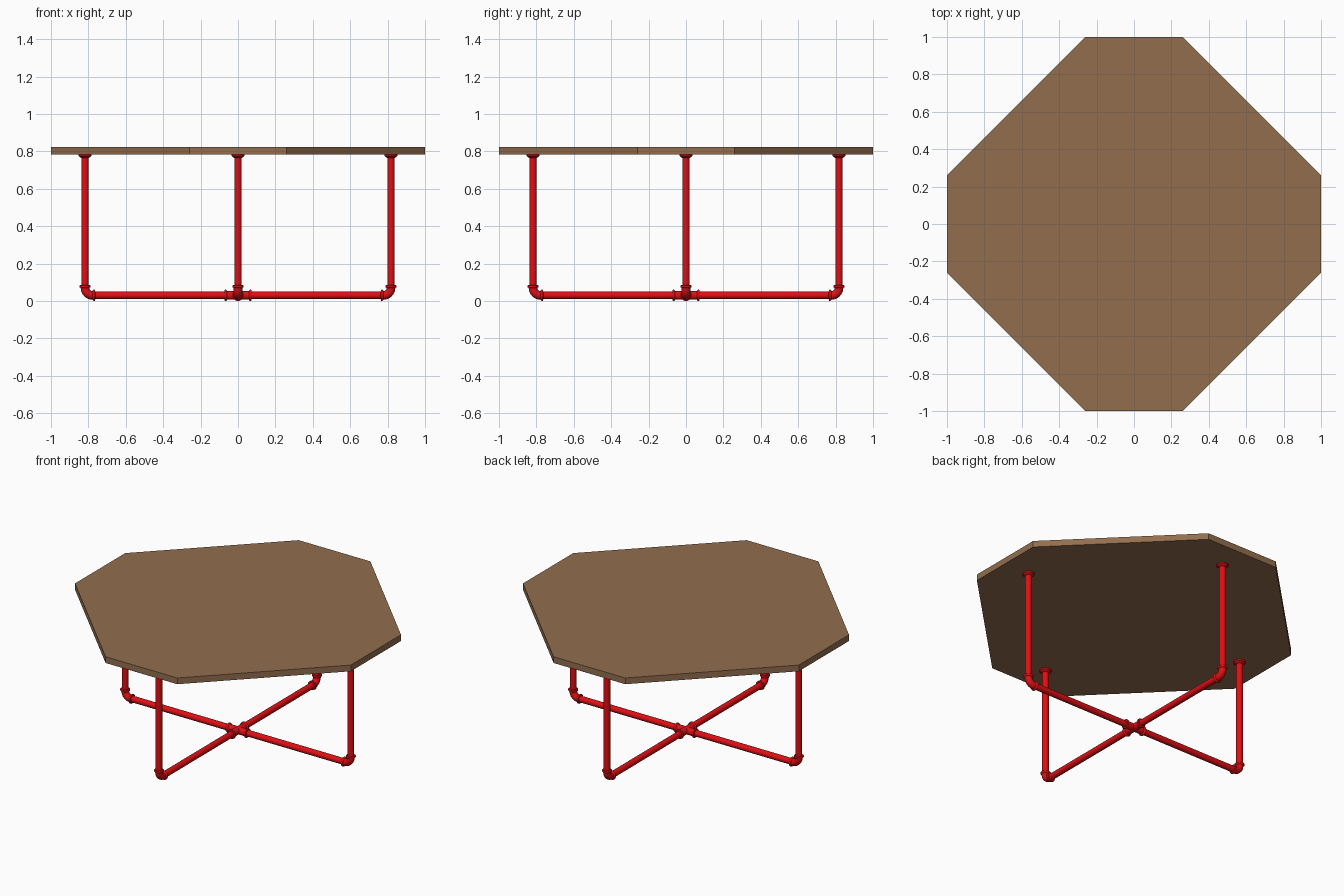
import bpy, bmesh, math
from mathutils import Vector, Matrix

if "Cube" in bpy.data.objects:
    bpy.data.objects.remove(bpy.data.objects["Cube"])


def material(name, rgb):
    m = bpy.data.materials.new(name)
    m.diffuse_color = (*rgb, 1)
    m.use_nodes = True
    m.node_tree.nodes["Principled BSDF"].inputs["Base Color"].default_value = m.diffuse_color
    return m


WOOD = material("brown wood", (0.29, 0.155, 0.077))
RED = material("red pipe", (0.74, 0.005, 0.007))

TOP_Z, TOP_H = 0.783, 0.041   # underside and thickness of the top
LEG_X, PIPE_Z = 0.818, 0.03   # leg distance and floor pipe height
R, FIT, COLLAR, BEND = 0.02, 0.023, 0.03, 0.04


def finish(name, bm, mat, smooth=True):
    bmesh.ops.recalc_face_normals(bm, faces=bm.faces)
    me = bpy.data.meshes.new(name)
    bm.to_mesh(me)
    bm.free()
    me.materials.append(mat)
    ob = bpy.data.objects.new(name, me)
    bpy.context.collection.objects.link(ob)
    if smooth:
        bpy.ops.object.select_all(action='DESELECT')
        ob.select_set(True)
        bpy.context.view_layer.objects.active = ob
        bpy.ops.object.shade_smooth_by_angle(angle=math.radians(35))
    return ob


def sweep(name, stations, turn, sides=24):
    """Loft rings (x, z, tangent angle, radius) in the XZ plane, turned about z."""
    bm = bmesh.new()
    rings = []
    for x, z, a, r in stations:
        n = Vector((-math.sin(a), 0, math.cos(a)))
        ring = []
        for i in range(sides):
            t = math.tau * i / sides
            ring.append(bm.verts.new(Vector((x, 0, z)) + r * (math.cos(t) * n + math.sin(t) * Vector((0, 1, 0)))))
        rings.append(ring)
    for p, q in zip(rings, rings[1:]):
        for i in range(sides):
            j = (i + 1) % sides
            bm.faces.new((p[i], p[j], q[j], q[i]))
    bm.faces.new(rings[0])
    bm.faces.new(rings[-1])
    bm.transform(Matrix.Rotation(turn, 4, 'Z'))
    return finish(name, bm, RED)


# Octagonal table top
bm = bmesh.new()
c = 0.26
outline = [(c, -1), (1, -c), (1, c), (c, 1), (-c, 1), (-1, c), (-1, -c), (-c, -1)]
face = bm.faces.new([bm.verts.new((x, y, TOP_Z)) for x, y in outline])
ext = bmesh.ops.extrude_face_region(bm, geom=[face], use_keep_orig=True)
bmesh.ops.translate(bm, vec=(0, 0, TOP_H),
                    verts=[v for v in ext["geom"] if isinstance(v, bmesh.types.BMVert)])
finish("table_top", bm, WOOD, smooth=False)

# Rounded collar profile: (offset along pipe, radius)
BEAD = [(0, FIT), (0.003, 0.028), (0.006, COLLAR), (0.011, COLLAR), (0.014, 0.028), (0.015, R)]
UP = math.pi / 2

for k, side in enumerate(("right", "back", "left", "front")):
    turn = k * UP
    bx, bz = LEG_X - BEND, PIPE_Z + BEND

    # Floor pipe and leg
    sweep(side + "_floor_pipe", [(0.03, PIPE_Z, 0, R), (bx, PIPE_Z, 0, R)], turn)
    sweep(side + "_leg", [(LEG_X, bz, UP, R), (LEG_X, TOP_Z, UP, R)], turn)

    # Elbow with a collar at each end
    st = [(bx - o, PIPE_Z, 0, r) for o, r in reversed(BEAD)]
    for i in range(1, 10):
        a = UP * i / 10
        st.append((bx + BEND * math.sin(a), bz - BEND * math.cos(a), a, FIT))
    st += [(LEG_X, bz + o, UP, r) for o, r in BEAD]
    sweep(side + "_elbow", st, turn)

    # Mounting flange under the top
    sweep(side + "_flange", [(LEG_X, TOP_Z - 0.018, UP, R), (LEG_X, TOP_Z - 0.014, UP, 0.027),
                             (LEG_X, TOP_Z - 0.008, UP, 0.034), (LEG_X, TOP_Z, UP, 0.036)], turn, 32)

# Centre cross fitting: two through pieces with collars
for k in range(2):
    st = [(-0.058 - o, PIPE_Z, 0, r) for o, r in reversed(BEAD)]
    st += [(0.058 + o, PIPE_Z, 0, r) for o, r in BEAD]
    sweep("centre_cross_" + ("x", "y")[k], st, k * UP)
